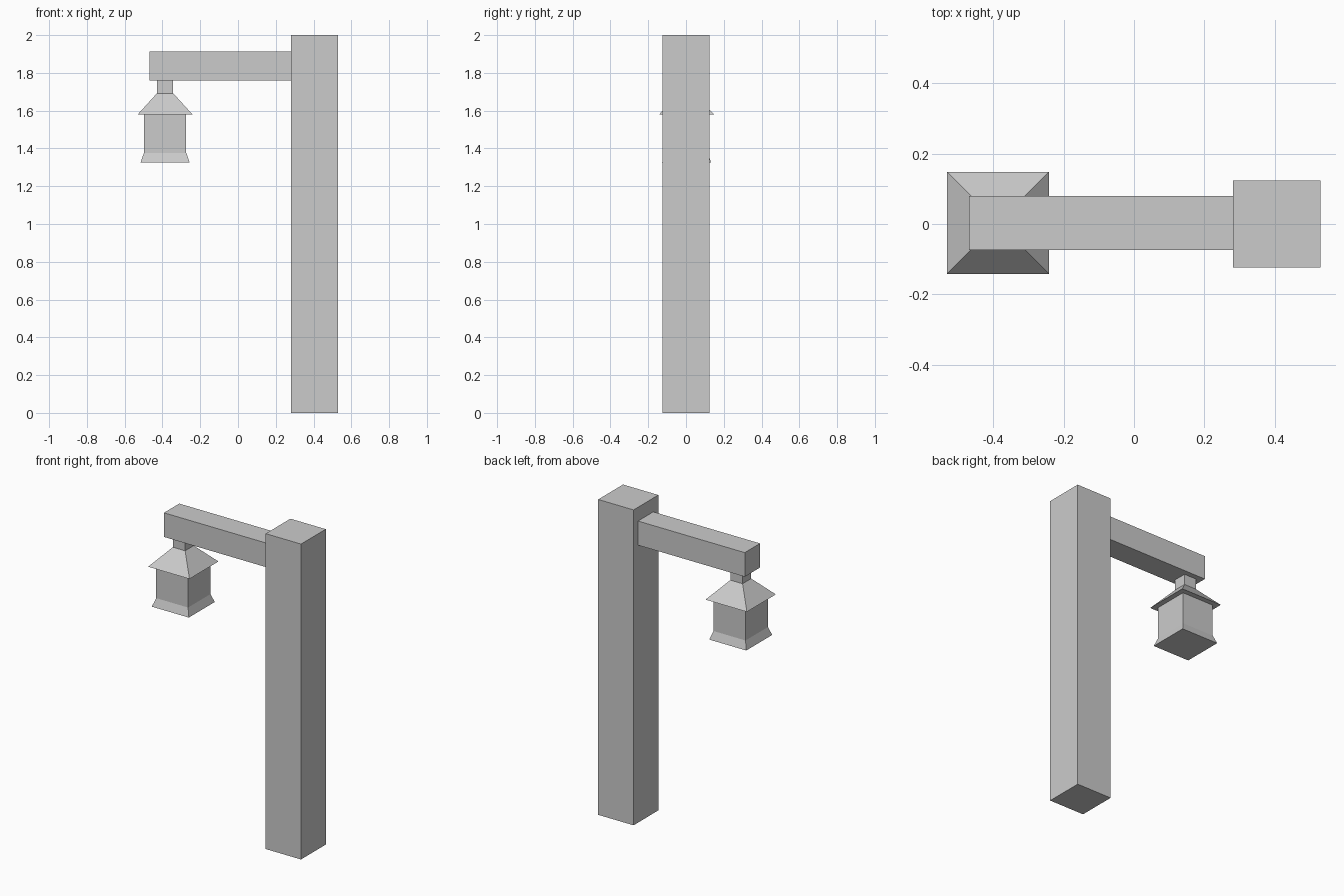
import bpy, bmesh

cube = bpy.data.objects.get("Cube")
if cube:
    bpy.data.objects.remove(cube, do_unlink=True)

# One plain grey for every part
GREY = (0.6, 0.6, 0.6, 1)
grey = bpy.data.materials.new("plain grey")
grey.use_nodes = True
grey.diffuse_color = GREY
grey.node_tree.nodes["Principled BSDF"].inputs["Base Color"].default_value = GREY


def square_stack(name, rings, centre):
    """Closed solid joining square rings given as (half width, height), bottom to top."""
    bm = bmesh.new()
    x, y = centre
    loops = [[bm.verts.new((x + sx * half, y + sy * half, z))
              for sx, sy in ((-1, -1), (1, -1), (1, 1), (-1, 1))]
             for half, z in rings]
    for low, high in zip(loops, loops[1:]):
        for i in range(4):
            j = (i + 1) % 4
            bm.faces.new((low[i], low[j], high[j], high[i]))
    bm.faces.new(loops[0][::-1])
    bm.faces.new(loops[-1])
    mesh = bpy.data.meshes.new(name)
    bm.to_mesh(mesh)
    bm.free()
    mesh.materials.append(grey)
    obj = bpy.data.objects.new(name, mesh)
    bpy.context.collection.objects.link(obj)
    return obj


# Upright post
square_stack("post", [(0.124, 0), (0.124, 2)], (0.405, 0))

# Horizontal arm butting against the post
bpy.ops.mesh.primitive_cube_add(size=1, location=(-0.093, 0.003, 1.836))
arm = bpy.context.object
arm.name = "arm"
arm.scale = (0.75, 0.153, 0.153)
bpy.ops.object.transform_apply(location=False, rotation=False, scale=True)
arm.data.materials.append(grey)

# Hanging lantern: flared base, body, overhanging roof and neck
square_stack("lantern",
             [(0.13, 1.325), (0.112, 1.377), (0.112, 1.58), (0.145, 1.58),
              (0.043, 1.692), (0.043, 1.76)],
             (-0.386, 0.003))
